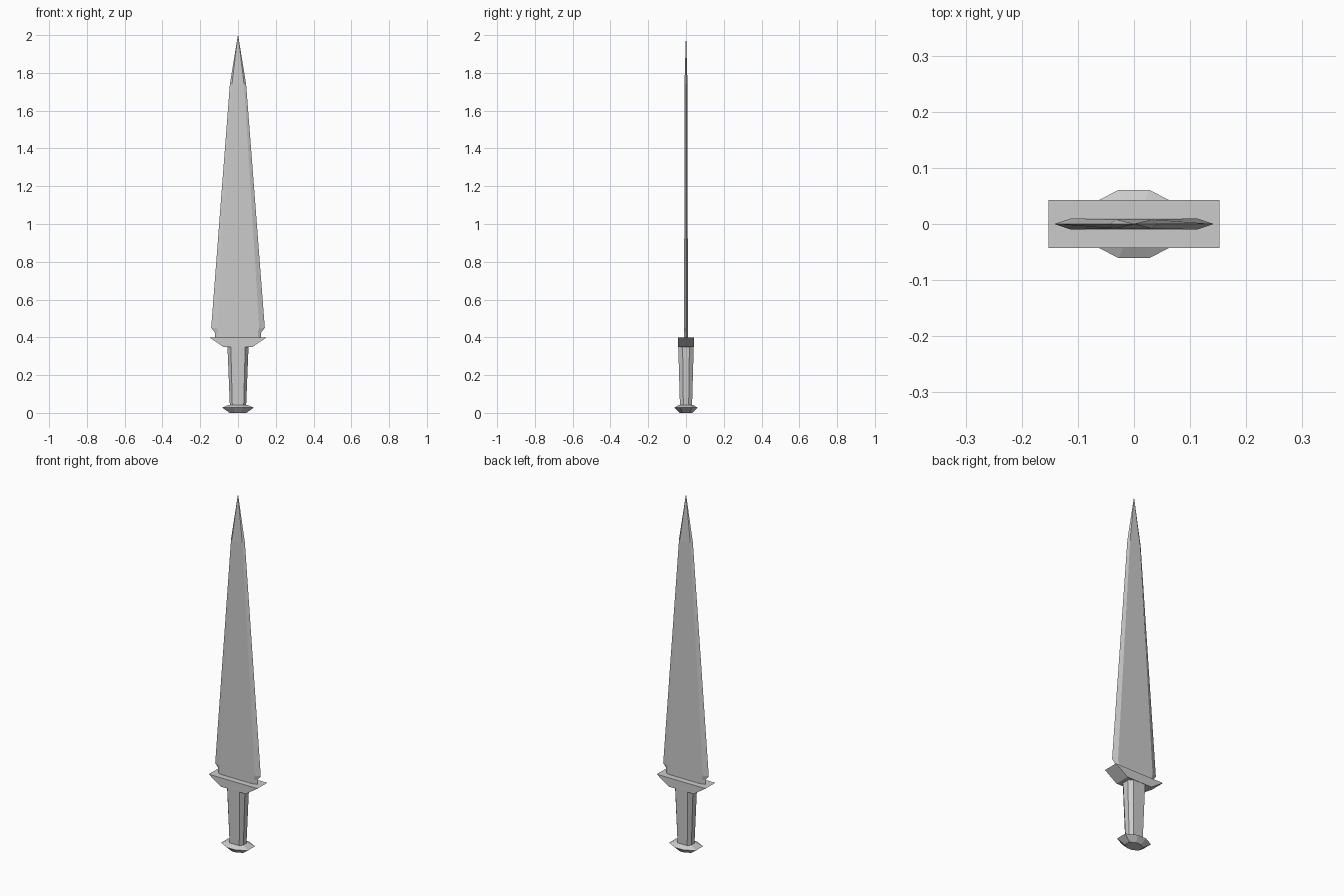
import bpy, bmesh

if "Cube" in bpy.data.objects:
    bpy.data.objects.remove(bpy.data.objects["Cube"])


def loft(name, rings):
    """Join equal-sized point rings into a closed flat-faced solid."""
    bm = bmesh.new()
    loops = [[bm.verts.new(p) for p in ring] for ring in rings]
    n = len(loops[0])
    for a, b in zip(loops, loops[1:]):
        for i in range(n):
            j = (i + 1) % n
            bm.faces.new((a[i], a[j], b[j], b[i]))
    bm.faces.new(loops[0][::-1])
    bm.faces.new(loops[-1])
    bmesh.ops.remove_doubles(bm, verts=bm.verts, dist=1e-5)
    bmesh.ops.recalc_face_normals(bm, faces=bm.faces)
    mesh = bpy.data.meshes.new(name)
    bm.to_mesh(mesh)
    bm.free()
    obj = bpy.data.objects.new(name, mesh)
    bpy.context.collection.objects.link(obj)
    return obj


def hexagon(z, edge, flat, t):
    return [(edge, 0, z), (flat, t, z), (-flat, t, z),
            (-edge, 0, z), (-flat, -t, z), (flat, -t, z)]


def octagon(z, x, y, fx, fy):
    """x, y: half extents; fx, fy: half lengths of the front and side flats."""
    return [(x, -fy, z), (x, fy, z), (fx, y, z), (-fx, y, z),
            (-x, fy, z), (-x, -fy, z), (-fx, -y, z), (fx, -y, z)]


def rectangle(z, x, y):
    return [(x, -y, z), (x, y, z), (-x, y, z), (-x, -y, z)]


# Blade: notched base, bevelled edges, pointed tip
loft("blade", [hexagon(*r) for r in (
    (0.395, 0.122, 0.105, 0.01),
    (0.425, 0.122, 0.105, 0.01),
    (0.45, 0.142, 0.112, 0.01),
    (1.74, 0.043, 0.032, 0.008),
    (1.998, 0.001, 0.0006, 0.0005),
    (2.0, 0.0004, 0.0002, 0.0002))])

# Cross guard
loft("guard", [rectangle(0.35, 0.078, 0.043), rectangle(0.40, 0.152, 0.043)])

# Grip, flaring towards the guard
loft("grip", [octagon(0.035, 0.043, 0.032, 0.030, 0.014),
              octagon(0.355, 0.056, 0.041, 0.038, 0.018)])

# Pommel
loft("pommel", [octagon(0.0, 0.045, 0.035, 0.015, 0.018),
                octagon(0.028, 0.083, 0.061, 0.027, 0.032),
                octagon(0.042, 0.050, 0.037, 0.017, 0.020)])
